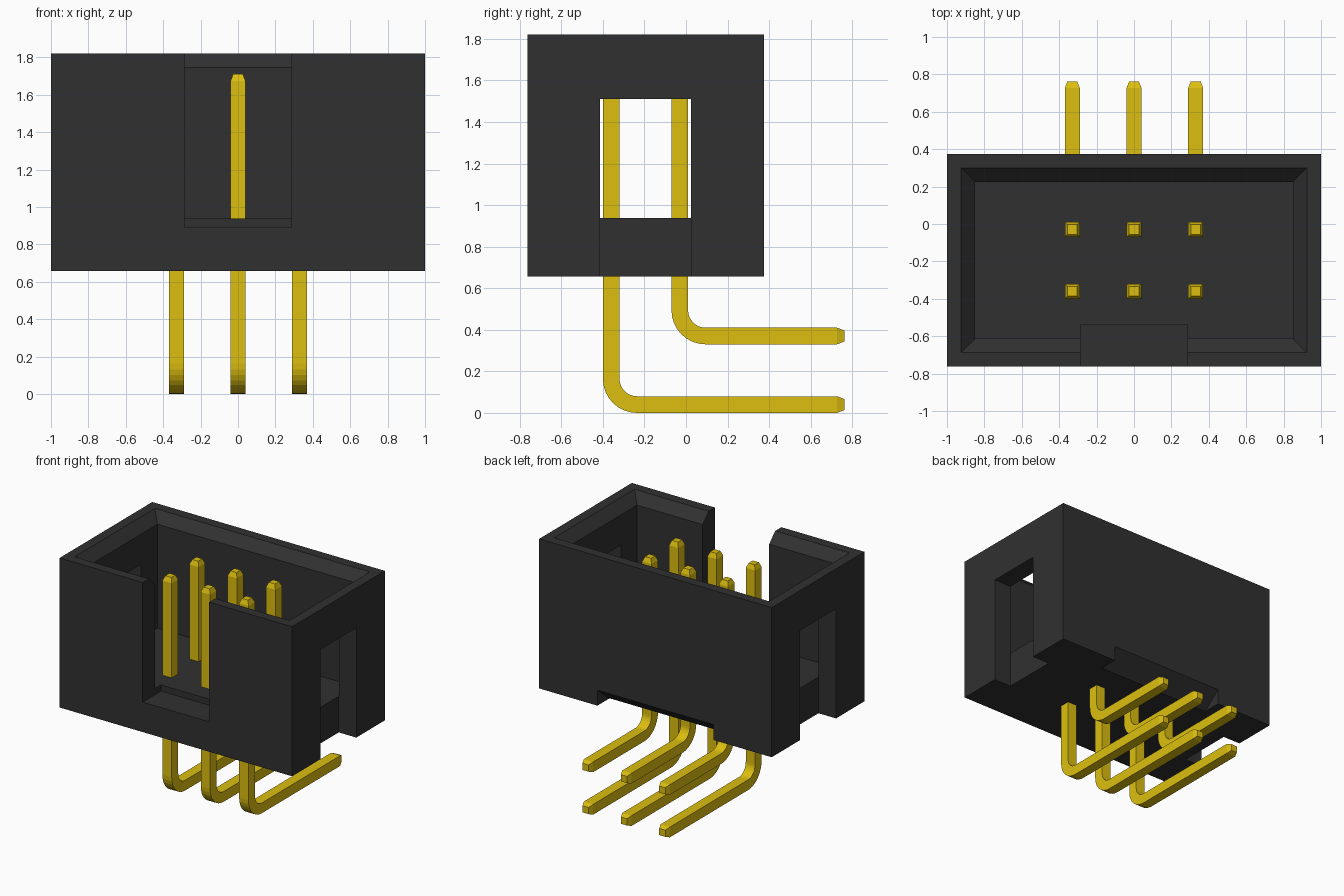
import bpy, bmesh, math
from mathutils import Vector

if "Cube" in bpy.data.objects:
    bpy.data.objects.remove(bpy.data.objects["Cube"])


def material(name, rgb):
    m = bpy.data.materials.new(name)
    m.diffuse_color = (*rgb, 1)
    m.use_nodes = True
    m.node_tree.nodes["Principled BSDF"].inputs["Base Color"].default_value = m.diffuse_color
    return m


BLACK = material("black_plastic", (0.03, 0.03, 0.03))
GOLD = material("gold_metal", (0.72, 0.52, 0.005))


def loft(name, rings, mat=None):
    """Closed solid skinned through rings of equal point count."""
    bm = bmesh.new()
    loops = [[bm.verts.new(p) for p in r] for r in rings]
    n = len(loops[0])
    for a, b in zip(loops, loops[1:]):
        for i in range(n):
            j = (i + 1) % n
            bm.faces.new((a[i], a[j], b[j], b[i]))
    bm.faces.new(loops[0][::-1])
    bm.faces.new(loops[-1])
    bmesh.ops.recalc_face_normals(bm, faces=bm.faces)
    me = bpy.data.meshes.new(name)
    bm.to_mesh(me)
    bm.free()
    ob = bpy.data.objects.new(name, me)
    bpy.context.collection.objects.link(ob)
    if mat:
        me.materials.append(mat)
    return ob


def rect(x0, x1, y0, y1, z):
    return [(x0, y0, z), (x1, y0, z), (x1, y1, z), (x0, y1, z)]


def box(name, x0, x1, y0, y1, z0, z1, mat=None):
    return loft(name, [rect(x0, x1, y0, y1, z) for z in (z0, z1)], mat)


# Housing dimensions
FRONT, BACK, BOTTOM, TOP = -0.763, 0.375, 0.657, 1.82
WALL, RIM, FLOOR = 0.15, 0.076, 0.938

housing = box("housing", -1, 1, FRONT, BACK, BOTTOM, TOP, BLACK)


def inset(d, z):
    return rect(-1 + d, 1 - d, FRONT + d, BACK - d, z)


cutters = [
    # Cavity with chamfered mouth
    loft("cavity_cutter", [inset(WALL, FLOOR), inset(WALL, TOP - 0.075),
                           inset(RIM, TOP), inset(RIM, TOP + 0.1)]),
    # Keying slot in the front wall
    box("key_slot_cutter", -0.286, 0.286, FRONT - 0.1, -0.538, 0.89, TOP + 0.2),
    # Sloped relief under the back wall
    loft("back_relief_cutter", [
        [(x, BACK - 0.15 - 0.025, BOTTOM - 0.02), (x, BACK + 0.025, BOTTOM + 0.14),
         (x, BACK + 0.025, BOTTOM - 0.02)] for x in (-0.5, 0.5)]),
]
# Latch windows in both end walls, open to the bottom
for s in (-1, 1):
    x0, x1 = sorted((s * 0.849, s * 1.1))
    cutters.append(box("window_cutter", x0, x1, -0.415, 0.025, BOTTOM - 0.1, 1.51))

bpy.context.view_layer.objects.active = housing
for c in cutters:
    c.hide_render = True
    mod = housing.modifiers.new("cut", 'BOOLEAN')
    mod.operation = 'DIFFERENCE'
    mod.solver = 'EXACT'
    mod.object = c
    bpy.ops.object.modifier_apply(modifier=mod.name)
    bpy.data.objects.remove(c)

# Right-angle pins: square wire with bevelled tips
H, TIP, BEND, SEG = 0.04, 0.036, 0.124, 8


def pin(name, x, y, z):
    """Wire dropping at depth y, bending to run backwards at height z."""
    cy, cz = y + BEND, z + BEND
    path = [(y, 1.71, 0, 0.65), (y, 1.71 - TIP, 0, 1)]
    for i in range(SEG + 1):
        a = math.pi / 2 * i / SEG
        path.append((cy - BEND * math.cos(a), cz - BEND * math.sin(a), a, 1))
    path += [(0.763 - TIP, z, math.pi / 2, 1), (0.763, z, math.pi / 2, 0.65)]
    rings = []
    for py, pz, a, k in path:
        c = Vector((x, py, pz))
        side = Vector((H * k, 0, 0))
        out = Vector((0, math.cos(a), math.sin(a))) * H * k
        rings.append([c - side - out, c + side - out, c + side + out, c - side + out])
    return loft(name, rings, GOLD)


for i in (-1, 0, 1):
    pin("front_row_pin", i * 0.33, -0.36, H)
    pin("back_row_pin", i * 0.33, -0.03, 0.33 + H)
